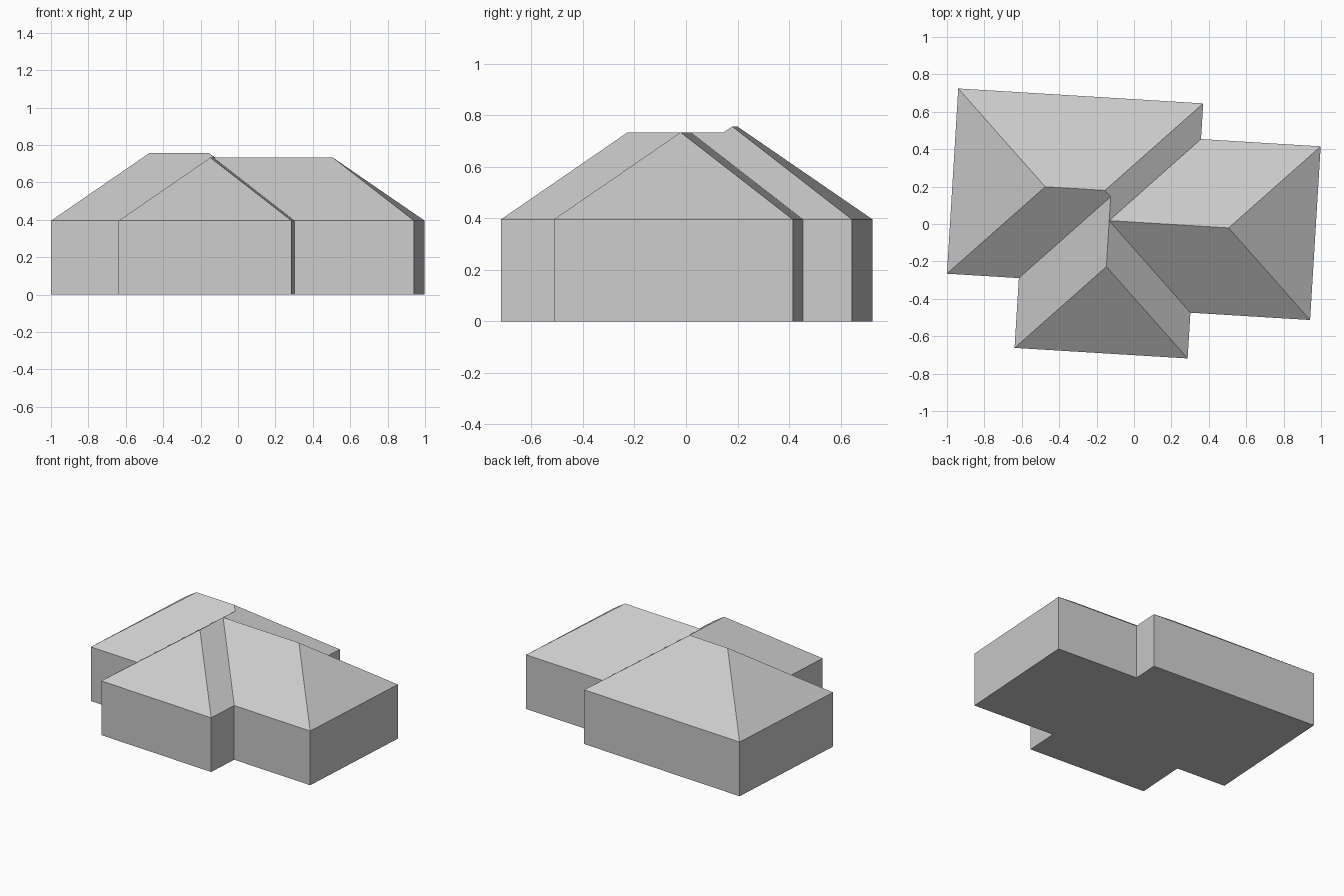
import bpy
from math import radians
from mathutils import Matrix

cube = bpy.data.objects.get("Cube")
if cube:
    bpy.data.objects.remove(cube, do_unlink=True)

# One plain grey for walls and roof
grey = bpy.data.materials.new("plain grey")
grey.use_nodes = True
colour = (0.6, 0.6, 0.6, 1)
grey.diffuse_color = colour
grey.node_tree.nodes["Principled BSDF"].inputs["Base Color"].default_value = colour

TURN = Matrix.Rotation(radians(-3.49), 4, "Z")
EAVE, PITCH = 0.395, 0.728


def add_part(name, verts, faces):
    mesh = bpy.data.meshes.new(name)
    mesh.from_pydata(verts, [], faces)
    mesh.transform(TURN)
    mesh.materials.append(grey)
    mesh.update()
    obj = bpy.data.objects.new(name, mesh)
    bpy.context.collection.objects.link(obj)
    return obj


# Wing edges in the house's own axes
main_w, main_e, main_s, main_n = -0.982, 0.33, -0.326, 0.666
front_w, front_s = -0.597, -0.70
right_e, right_s, right_n = 0.971, -0.455, 0.475

# Half spans give the ridge positions, since every slope has one pitch
main_half = (main_n - main_s) / 2
front_half = (main_e - front_w) / 2
right_half = (right_n - right_s) / 2
front_ridge = front_w + front_half
right_ridge = right_s + right_half
main_ridge = main_s + main_half

outline = {
    "A": (front_w, front_s), "B": (main_e, front_s),
    "C": (main_e, right_s), "D": (right_e, right_s),
    "E": (right_e, right_n), "F": (main_e, right_n),
    "G": (main_e, main_n), "H": (main_w, main_n),
    "I": (main_w, main_s), "J": (front_w, main_s),
}

# Walls and floor
n = len(outline)
ground = [(x, y, 0) for x, y in outline.values()]
eaves = [(x, y, EAVE) for x, y in outline.values()]
wall_faces = [(i, (i + 1) % n, (i + 1) % n + n, i + n) for i in range(n)]
wall_faces.append(tuple(reversed(range(n))))
add_part("walls", ground + eaves, wall_faces)

# Hipped roof: ridge ends and valley tops, each with its run from the eave
ridges = {
    "K": (main_w + main_half, main_ridge, main_half),
    "L": (main_e - main_half, main_ridge, main_half),
    "V": (front_ridge, main_s + front_half, front_half),
    "P": (front_ridge, right_ridge, right_half),
    "Q": (right_e - right_half, right_ridge, right_half),
    "S": (front_ridge, front_s + front_half, front_half),
}
tops = [(x, y, EAVE + PITCH * run) for x, y, run in ridges.values()]
letters = list(outline) + list(ridges)
slopes = ["ABS", "BCPS", "CDQP", "DEQ", "EFPQ",
          "FGLVP", "GHKL", "HIK", "IJVLK", "JASPV"]
add_part("roof", eaves + tops, [[letters.index(c) for c in s] for s in slopes])
